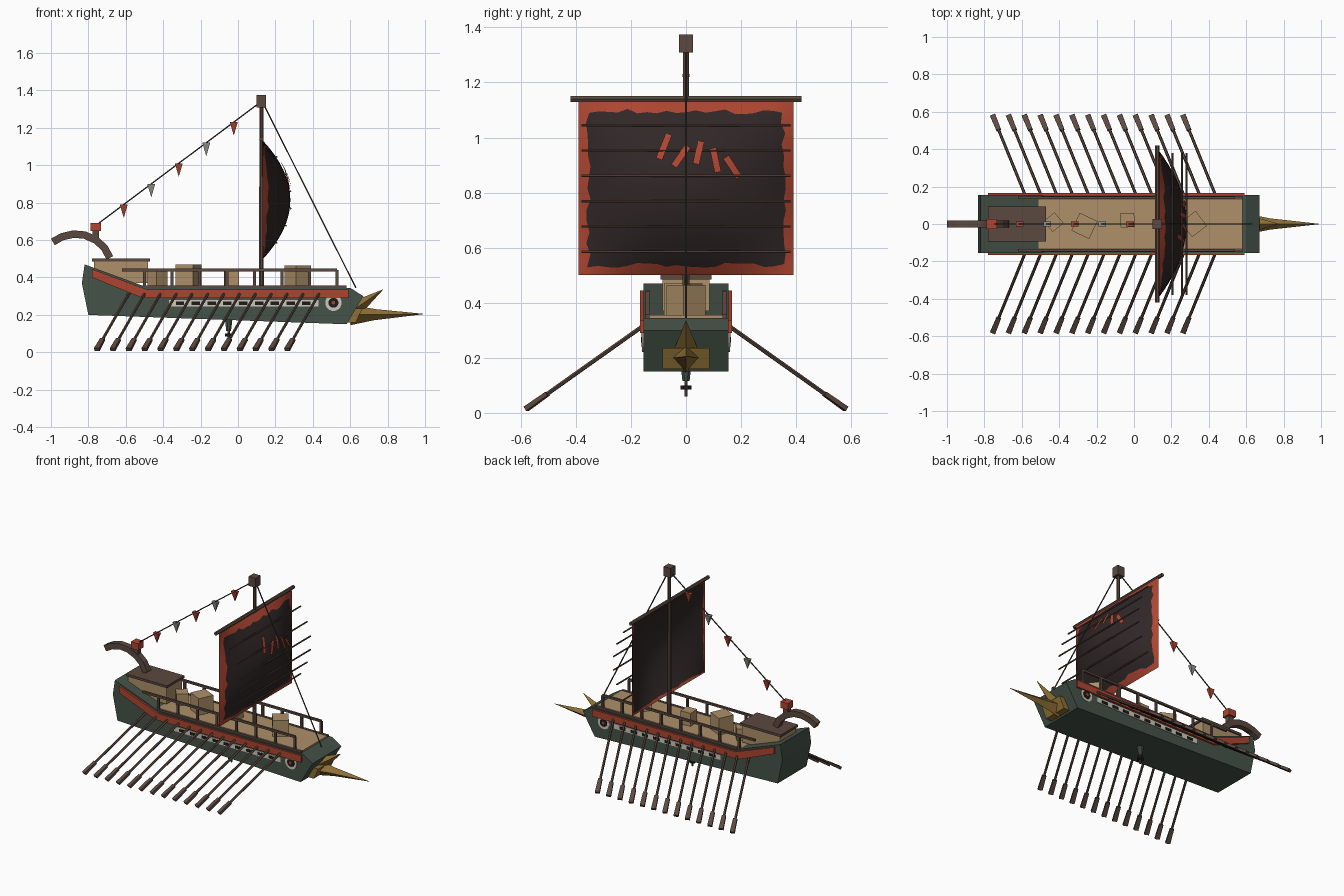
import bpy, bmesh, math, random
from mathutils import Vector, Matrix

cube = bpy.data.objects.get("Cube")
if cube:
    bpy.data.objects.remove(cube, do_unlink=True)
random.seed(4)


def material(name, r, g, b):
    m = bpy.data.materials.new(name)
    m.use_nodes = True
    m.diffuse_color = (r, g, b, 1)
    m.node_tree.nodes["Principled BSDF"].inputs["Base Color"].default_value = (r, g, b, 1)
    return m


GREEN = material("hull green", 0.06, 0.085, 0.066)
RED = material("painted red", 0.42, 0.06, 0.03)
TAN = material("deck tan", 0.42, 0.28, 0.14)
WOOD = material("dark wood", 0.105, 0.066, 0.05)
GOLD = material("bronze gold", 0.27, 0.16, 0.035)
CLOTH = material("dark sailcloth", 0.03, 0.02, 0.02)
CREAM = material("cream paint", 0.62, 0.58, 0.48)
BLACK = material("black", 0.012, 0.01, 0.01)
GREY = material("grey cloth", 0.3, 0.3, 0.26)
ROPE = material("rope brown", 0.06, 0.045, 0.035)


def finish(name, bm, *mats):
    bmesh.ops.recalc_face_normals(bm, faces=bm.faces)
    mesh = bpy.data.meshes.new(name)
    bm.to_mesh(mesh)
    bm.free()
    for m in mats:
        mesh.materials.append(m)
    ob = bpy.data.objects.new(name, mesh)
    bpy.context.collection.objects.link(ob)
    return ob


def box(name, mat, center, size, turn=0):
    bm = bmesh.new()
    bmesh.ops.create_cube(bm, size=1, matrix=Matrix.Translation(center)
                          @ Matrix.Rotation(turn, 4, "Z") @ Matrix.Diagonal((*size, 1)))
    return finish(name, bm, mat)


def bar(name, mat, a, b, r1, r2=None, sides=6, flat=1, roll=0):
    """Tapered rod from a to b; flat squeezes one cross axis."""
    a, b = Vector(a), Vector(b)
    d = b - a
    bm = bmesh.new()
    bmesh.ops.create_cone(bm, cap_ends=True, segments=sides, radius1=r1,
                          radius2=r1 if r2 is None else r2, depth=d.length)
    turn = Matrix.Rotation(roll + math.pi / sides, 4, "Z")
    bm.transform(Matrix.Translation((a + b) / 2) @ d.to_track_quat("Z", "Y").to_matrix().to_4x4()
                 @ Matrix.Diagonal((1, flat, 1, 1)) @ turn)
    return finish(name, bm, mat)


def prism(name, mat, profile, y0, y1):
    """Side profile in x and z, extruded across y."""
    bm = bmesh.new()
    face = bm.faces.new([bm.verts.new((x, y0, z)) for x, z in profile])
    new = bmesh.ops.extrude_face_region(bm, geom=[face])["geom"]
    bmesh.ops.translate(bm, vec=(0, y1 - y0, 0),
                        verts=[v for v in new if isinstance(v, bmesh.types.BMVert)])
    return finish(name, bm, mat)


# Hull, deck and stern cabin
prism("hull", GREEN, [(-0.82, 0.47), (-0.835, 0.37), (-0.8, 0.2), (0.58, 0.15), (0.67, 0.3),
                      (0.6, 0.345), (-0.48, 0.345)], -0.155, 0.155)
box("deck", TAN, (0.03, 0, 0.346), (1.1, 0.26, 0.02))
box("cabin", TAN, (-0.625, 0, 0.43), (0.29, 0.17, 0.12))
box("cabin_roof", WOOD, (-0.625, 0, 0.493), (0.31, 0.186, 0.016))

# Cargo crates
for i, (x, y, w, h, turn) in enumerate([(-0.43, 0.01, 0.075, 0.08, 0.7), (-0.265, -0.01, 0.105, 0.115, -0.45),
                                        (-0.035, 0.02, 0.075, 0.09, 0.05), (0.32, 0.0, 0.1, 0.11, 0.65)]):
    box(f"crate_{i + 1}", TAN, (x, y, 0.355 + h / 2), (w, w, h), turn)

# Both sides: wale, railing, oar ports, eye and oars
for side, s in (("right", -1), ("left", 1)):
    prism(f"wale_{side}", RED, [(-0.78, 0.445), (-0.49, 0.337), (0.59, 0.337), (0.59, 0.29),
                                (-0.51, 0.29), (-0.78, 0.4)], s * 0.15, s * 0.167)
    box(f"gunwale_{side}", WOOD, (0.04, s * 0.14, 0.35), (1.08, 0.018, 0.016))
    box(f"rail_{side}", WOOD, (-0.045, s * 0.14, 0.44), (1.15, 0.014, 0.014))
    for i in range(8):
        box(f"rail_post_{side}_{i + 1}", WOOD, (-0.5 + i * 0.147, s * 0.14, 0.395), (0.014, 0.014, 0.09))
    box(f"port_strip_{side}", CREAM, (0.03, s * 0.156, 0.263), (0.8, 0.006, 0.034))
    for i in range(9):
        box(f"oar_port_{side}_{i + 1}", BLACK, (-0.31 + i * 0.0845, s * 0.159, 0.262), (0.045, 0.006, 0.018))
    for part, mat, r, out in (("white", CREAM, 0.044, 0.159), ("iris", BLACK, 0.027, 0.162),
                              ("pupil", RED, 0.01, 0.164)):
        bar(f"eye_{part}_{side}", mat, (0.51, s * 0.154, 0.265), (0.51, s * out, 0.265), r, sides=16)
    for i in range(13):
        tip = Vector((-0.755 + i * 0.0848, s * 0.58, 0.015))
        grip = tip + Vector((0.175, -s * 0.43, 0.305))
        neck = tip.lerp(grip, 0.18)
        bar(f"oar_shaft_{side}_{i + 1}", WOOD, grip, neck, 0.008)
        bar(f"oar_blade_{side}_{i + 1}", WOOD, neck, tip, 0.018, 0.021, sides=4, flat=0.6)

# Bronze ram at the bow
prism("ram_plate", GOLD, [(0.58, 0.16), (0.62, 0.235), (0.665, 0.235), (0.63, 0.16)], -0.085, 0.085)
bar("ram_collar", GOLD, (0.6, 0, 0.2), (0.78, 0, 0.203), 0.055, 0.02, sides=4, roll=math.pi / 4)
bar("ram_spike", GOLD, (0.62, 0, 0.2), (0.99, 0, 0.205), 0.042, 0.001, sides=4, roll=math.pi / 4)
bar("ram_horn", GOLD, (0.6, 0, 0.215), (0.775, 0, 0.335), 0.05, 0.001, sides=4, roll=math.pi / 4)

# Curled stern post, swept through a short arc
path = [(-0.685, 0.505), (-0.715, 0.56), (-0.76, 0.6), (-0.82, 0.627), (-0.88, 0.632), (-0.94, 0.618), (-0.99, 0.59)]
outer, inner = [], []
for i, (x, z) in enumerate(path):
    a, b = path[max(i - 1, 0)], path[min(i + 1, len(path) - 1)]
    t = Vector((b[0] - a[0], b[1] - a[1])).normalized() * 0.02
    outer.append((x + t.y, z - t.x))
    inner.append((x - t.y, z + t.x))
prism("stern_post", WOOD, outer + inner[::-1], -0.02, 0.02)
box("stern_lantern_foot", WOOD, (-0.76, 0, 0.625), (0.035, 0.035, 0.05))
box("stern_lantern", RED, (-0.76, 0, 0.67), (0.056, 0.056, 0.045))

# Mast, yard and stays
bar("mast", WOOD, (0.125, 0, 0.34), (0.125, 0, 1.32), 0.014, 0.011, sides=8)
box("mast_head", WOOD, (0.125, 0, 1.342), (0.052, 0.052, 0.065))
bar("yard", WOOD, (0.125, -0.42, 1.14), (0.125, 0.42, 1.14), 0.012)
bar("fore_stay", ROPE, (0.135, 0, 1.33), (0.63, 0, 0.345), 0.004)
top, low = Vector((0.11, 0, 1.33)), Vector((-0.745, 0, 0.69))
bar("stern_stay", ROPE, top, low, 0.004)
for i in range(5):
    p = top.lerp(low, 0.155 + i * 0.172)
    bar(f"pennant_{i + 1}", GREY if i % 2 else RED, p, p - Vector((0, 0, 0.07)), 0.03, 0.001, sides=4, flat=0.65)


# Billowing sail: bordered front sheet and dark back sheet
def billow(y, z):
    return 0.135 + 0.145 * (1 - (y / 0.39) ** 2) * (1 - ((z - 0.815) / 0.315) ** 2)


def sheet(name, edge, wobble, shift):
    cols, rows = 22, 16

    def spread(n, half, i):
        if i in (0, n):
            return half * (1 if i else -1)
        return (half - edge) * (2 * (i - 1) / (n - 2) - 1)
    bm = bmesh.new()
    grid = []
    for j in range(rows + 1):
        row = []
        for i in range(cols + 1):
            y, z = spread(cols, 0.39, i), 0.815 + spread(rows, 0.315, j)
            if 0 < i < cols and 0 < j < rows:
                if i in (1, cols - 1):
                    y += random.uniform(-wobble, wobble)
                if j in (1, rows - 1):
                    z += random.uniform(-wobble, wobble)
            row.append(bm.verts.new((billow(y, z) + shift, y, z)))
        grid.append(row)
    for j in range(rows):
        for i in range(cols):
            f = bm.faces.new((grid[j][i], grid[j][i + 1], grid[j + 1][i + 1], grid[j + 1][i]))
            f.material_index = int(i in (0, cols - 1) or j in (0, rows - 1))
            f.smooth = True
    finish(name, bm, CLOTH, RED)


sheet("sail_front", 0.036, 0.01, 0.0)
sheet("sail_back", 0.012, 0.004, -0.005)

# Sail battens
for i in range(6):
    z = 1.045 - i * 0.092
    x = billow(0, z) + 0.004
    bar(f"batten_{i + 1}", WOOD, (x, -0.38, z), (x, 0.38, z), 0.005)

# Painted slashes laid on the sail
for i, (y0, z0, y1, z1) in enumerate([(-0.062, 1.013, -0.098, 0.922), (0.007, 0.969, -0.044, 0.896),
                                      (0.055, 0.987, 0.036, 0.904), (0.098, 0.962, 0.116, 0.874),
                                      (0.145, 0.929, 0.193, 0.856)]):
    a, b = Vector((y0, z0)), Vector((y1, z1))
    side = (b - a).orthogonal().normalized() * 0.012
    bm = bmesh.new()
    pairs = []
    for k in range(6):
        c = a.lerp(b, k / 5)
        pairs.append([bm.verts.new((billow(*q) + 0.012, *q)) for q in (c + side, c - side)])
    for p, q in zip(pairs, pairs[1:]):
        bm.faces.new((*p, *q[::-1]))
    finish(f"sail_slash_{i + 1}", bm, RED)

# Small hanging lamp under the keel
bar("keel_lamp_body", GREEN, (-0.05, 0, 0.18), (-0.05, 0, 0.115), 0.022, 0.014, sides=8)
bar("keel_lamp_ring", BLACK, (-0.05, 0, 0.1), (-0.05, 0, 0.085), 0.022, sides=8)
bar("keel_lamp_stem", WOOD, (-0.05, 0, 0.12), (-0.05, 0, 0.06), 0.007)
